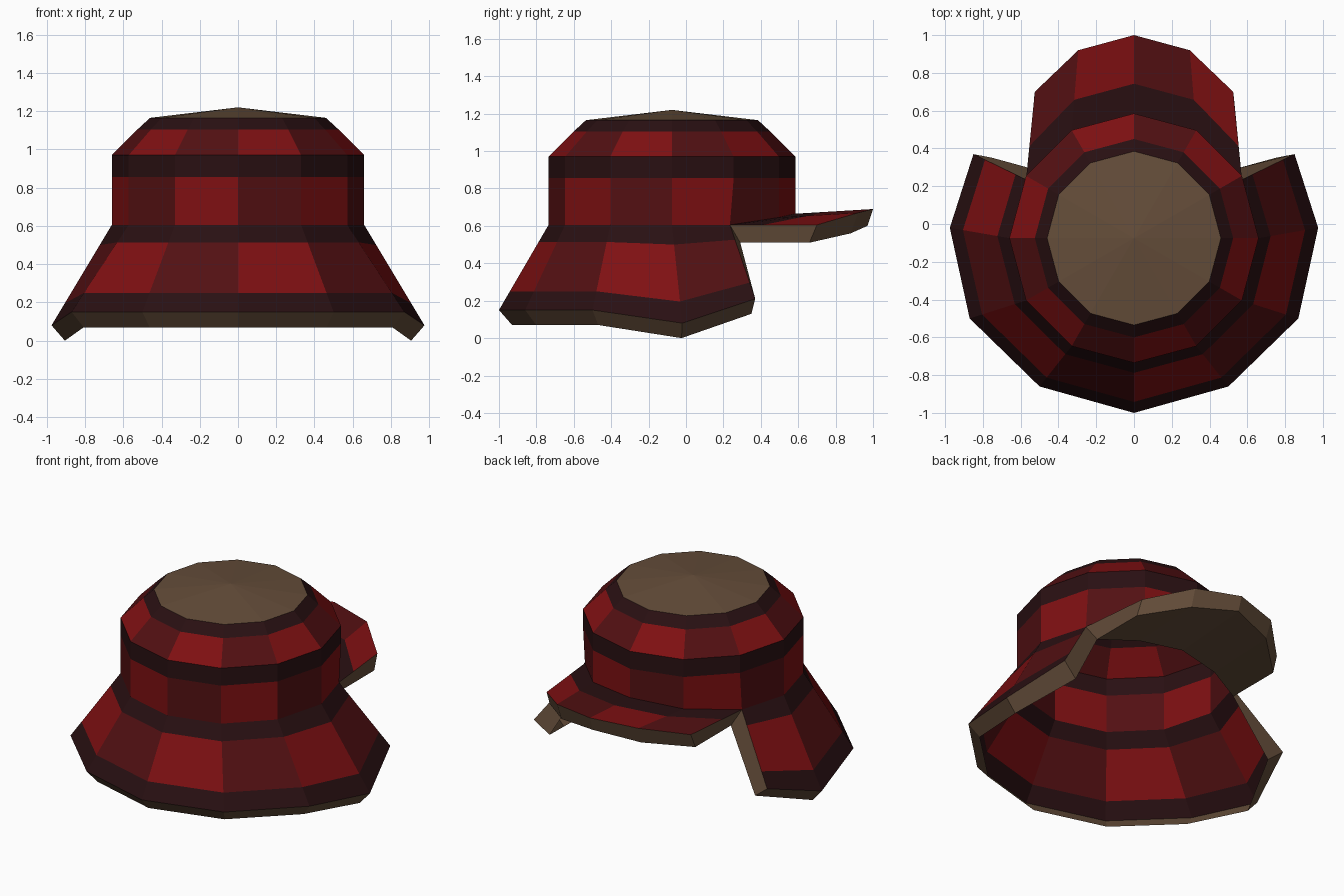
import bpy, bmesh
from math import cos, sin, radians
from mathutils import Vector

cube = bpy.data.objects.get("Cube")
if cube:
    bpy.data.objects.remove(cube)

CENTER_Y = -0.075
BRIGHT, DARK, MAROON, BROWN = range(4)


def material(name, rgb):
    mat = bpy.data.materials.new(name)
    mat.use_nodes = True
    color = (*rgb, 1)
    mat.diffuse_color = color
    bsdf = mat.node_tree.nodes["Principled BSDF"]
    bsdf.inputs["Base Color"].default_value = color
    bsdf.inputs["Roughness"].default_value = 0.9
    return mat


MATS = [material("bright red", (0.21, 0.005, 0.006)),
        material("dark red", (0.085, 0.005, 0.006)),
        material("deep maroon", (0.022, 0.005, 0.006)),
        material("brown leather", (0.13, 0.075, 0.042))]


def strip(name, rows, paint, closed=False):
    """Join rows of points with quads; paint(row, column) picks the colour."""
    bm = bmesh.new()
    grid = [[bm.verts.new(p) for p in row] for row in rows]
    n = len(rows[0])
    for r in range(len(rows) - 1):
        for c in range(n if closed else n - 1):
            d = (c + 1) % n
            face = bm.faces.new((grid[r][c], grid[r + 1][c], grid[r + 1][d], grid[r][d]))
            face.material_index = paint(r, c)
    mesh = bpy.data.meshes.new(name)
    bm.to_mesh(mesh)
    bm.free()
    for mat in MATS:
        mesh.materials.append(mat)
    obj = bpy.data.objects.new(name, mesh)
    bpy.context.collection.objects.link(obj)
    return obj


def ring_point(k, radius, z):
    a = radians(30 * k)
    return Vector((radius * cos(a), CENTER_Y + radius * sin(a), z))


def check(c, odd_bright):
    return BRIGHT if (c % 2 == 1) == odd_bright else DARK


def brown(r, c):
    return BROWN


def mirror(half):
    """Complete a half outline that ends on the centre line."""
    pts = [Vector(p) for p in half]
    return pts + [Vector((-p.x, p.y, p.z)) for p in reversed(pts[:-1])]


# Lower edge of the crown, raised at the back where the visor joins
def hem(k):
    k %= 12
    z = {2: 0.645, 3: 0.665, 4: 0.645}.get(k, 0.605)
    p = ring_point(k, 0.66, z)
    if k in (1, 5):
        p.y -= 0.02
    return p


# Crown with checked and plain bands
profile = [(0.46, 1.165), (0.525, 1.105), (0.66, 0.97), (0.66, 0.855)]
crown_rows = [[ring_point(k, r, z) for k in range(12)] for r, z in profile]
crown_rows.append([hem(k) for k in range(12)])


def crown_paint(r, c):
    if r in (0, 2):
        return MAROON
    return check(c, r == 1)


strip("crown", crown_rows, crown_paint, closed=True)

# Low conical top
bm = bmesh.new()
apex = bm.verts.new((0, CENTER_Y, 1.22))
rim = [bm.verts.new(p) for p in crown_rows[0]]
for i in range(12):
    bm.faces.new((rim[i], rim[(i + 1) % 12], apex)).material_index = BROWN
mesh = bpy.data.meshes.new("crown_top")
bm.to_mesh(mesh)
bm.free()
for m in MATS:
    mesh.materials.append(m)
bpy.context.collection.objects.link(bpy.data.objects.new("crown_top", mesh))

# Flared skirt around the front and sides
upper = [hem(k) for k in range(5, 14)]
lower = mirror([(-0.85, 0.37, 0.21), (-0.975, -0.02, 0.08), (-0.87, -0.5, 0.15),
                (-0.5, -0.86, 0.15), (0, -1.0, 0.15)])
skirt_rows = [[a.lerp(b, t) for a, b in zip(upper, lower)] for t in (0, 0.2, 0.78, 1)]
strip("skirt", skirt_rows,
      lambda r, c: check(c + 5, True) if r == 1 else MAROON)

# Brown rim under the skirt and up both open edges
joint = hem(1)
joint_low = Vector((0.53, 0.29, 0.51))


def flip(p):
    return Vector((-p.x, p.y, p.z))


def tucked(p):
    inward = Vector((-p.x, CENTER_Y - p.y, 0)).normalized() * 0.07
    return p + inward + Vector((0, 0, -0.08))


under = [tucked(p) for p in lower]
for i in (0, -1):
    under[i].x *= 0.95
    under[i].y = 0.35
strip("skirt_rim", [[flip(joint)] + lower + [joint],
                    [flip(joint_low)] + under + [joint_low]], brown)

# Visor at the back
inner = [hem(k) for k in range(1, 6)]
outer = mirror([(0.525, 0.70, 0.605), (0.295, 0.92, 0.67), (0, 1.0, 0.69)])
visor_rows = [[a.lerp(b, t) for a, b in zip(inner, outer)] for t in (0, 0.38, 1)]
strip("visor", visor_rows,
      lambda r, c: MAROON if r == 0 else check(c + 1, True))

# Visor edge and underside
base = mirror([(0.53, 0.66, 0.51), (0.29, 0.88, 0.56), (0, 0.97, 0.60)])
strip("visor_rim", [[joint] + outer + [flip(joint)],
                    [joint_low] + base + [flip(joint_low)]], brown)
inner_base = mirror([joint_low, (0.29, 0.40, 0.54), (0, 0.45, 0.56)])
strip("visor_underside", [base, inner_base], brown)
